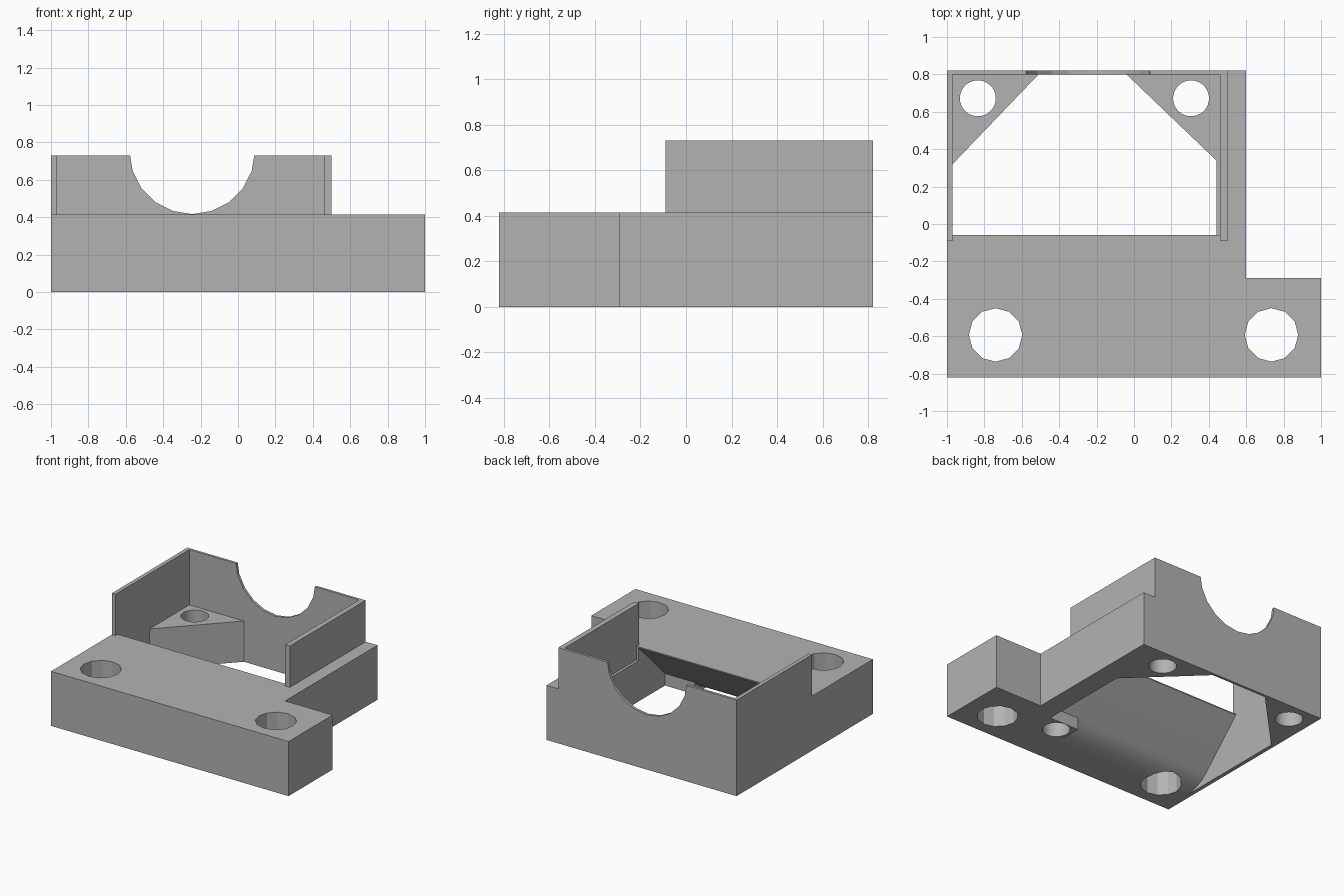
import bpy, bmesh, math
from mathutils import Vector

cube = bpy.data.objects.get("Cube")
if cube:
    bpy.data.objects.remove(cube, do_unlink=True)

grey = bpy.data.materials.new("plain grey")
grey.use_nodes = True
colour = (0.45, 0.45, 0.45, 1)
grey.diffuse_color = colour
grey.node_tree.nodes["Principled BSDF"].inputs["Base Color"].default_value = colour


def prism(name, points, low, high, axis="z"):
    """Extrude a 2D outline: (x, y) along z, (y, z) along x, or (x, z) along y."""
    place = {"z": lambda a, b, c: (a, b, c),
             "x": lambda a, b, c: (c, a, b),
             "y": lambda a, b, c: (a, c, b)}[axis]
    bm = bmesh.new()
    face = bm.faces.new([bm.verts.new(place(a, b, low)) for a, b in points])
    new = bmesh.ops.extrude_face_region(bm, geom=[face])["geom"]
    bmesh.ops.translate(bm, verts=[v for v in new if isinstance(v, bmesh.types.BMVert)],
                        vec=Vector(place(0, 0, high - low)))
    bmesh.ops.recalc_face_normals(bm, faces=bm.faces)
    mesh = bpy.data.meshes.new(name)
    bm.to_mesh(mesh)
    bm.free()
    mesh.materials.append(grey)
    obj = bpy.data.objects.new(name, mesh)
    bpy.context.collection.objects.link(obj)
    return obj


def box(x0, x1, y0, y1):
    return [(x0, y0), (x1, y0), (x1, y1), (x0, y1)]


def circle(cx, cy, r, sides):
    """Regular outline with a corner at the bottom."""
    steps = [2 * math.pi * i / sides for i in range(sides)]
    return [(cx + r * math.sin(t), cy - r * math.cos(t)) for t in steps]


def cut(target, cutter):
    cutter.hide_render = True
    mod = target.modifiers.new("cut", "BOOLEAN")
    mod.operation, mod.solver, mod.object = "DIFFERENCE", "EXACT", cutter
    bpy.context.view_layer.objects.active = target
    bpy.ops.object.modifier_apply(modifier=mod.name)
    bpy.data.objects.remove(cutter, do_unlink=True)


DECK, TOP = 0.415, 0.73
LEDGE = 0.31

# L-shaped base block
base = prism("base_block", [(-1, -0.82), (1, -0.82), (1, -0.29), (0.6, -0.29),
                            (0.6, 0.82), (-1, 0.82)], 0, DECK)

# Open pocket: full width above the ledge, corner gussets below it
cut(base, prism("upper_pocket", box(-0.97, 0.46, -0.06, 0.8), LEDGE, 0.6))
cut(base, prism("lower_pocket", [(-0.97, -0.06), (0.44, -0.06), (0.44, 0.34), (-0.04, 0.8),
                                 (-0.51, 0.8), (-0.97, 0.32)], -0.1, LEDGE + 0.02))

# Sloped underside of the front part, rounded at its lower end
R = 0.31
START = -0.595
arc = [(START + R * math.sin(t), R * (1 - math.cos(t)))
       for t in [math.radians(45) * i / 8 for i in range(9)]]
bend_y, bend_z = arc[-1]
rest = [(-0.06, bend_z - 0.06 - bend_y), (0, bend_z - 0.06 - bend_y), (0, -0.1)]
cut(base, prism("slope", [(START, -0.1)] + arc + rest, -0.97, 0.19, "x"))
cut(base, prism("slope_side", [(bend_y, -0.1), arc[-1]] + rest, 0.18, 0.44, "x"))

# Large mounting holes, gusset screw holes and the blind screw hole
for x in (-0.74, 0.735):
    cut(base, prism("mount_hole", circle(x, -0.593, 0.143, 12), -0.1, 0.6))
for x in (-0.835, 0.305):
    cut(base, prism("screw_hole", circle(x, 0.672, 0.096, 36), -0.1, 0.6))
cut(base, prism("blind_hole", circle(0.305, -0.474, 0.096, 36), -0.1, 0.408))

# Thin raised wall around three sides, with a round notch at the back
wall = prism("raised_wall", [(-1, -0.09), (-0.97, -0.09), (-0.97, 0.8), (0.46, 0.8),
                             (0.46, -0.09), (0.5, -0.09), (0.5, 0.82), (-1, 0.82)], DECK, TOP)
cut(wall, prism("round_notch", circle(-0.245, 0.752, 0.335, 20), 0.7, 0.9, "y"))

# Smooth only the finely divided curves
for obj in (base, wall):
    bpy.ops.object.select_all(action="DESELECT")
    obj.select_set(True)
    bpy.context.view_layer.objects.active = obj
    bpy.ops.object.shade_smooth_by_angle(angle=math.radians(15))
